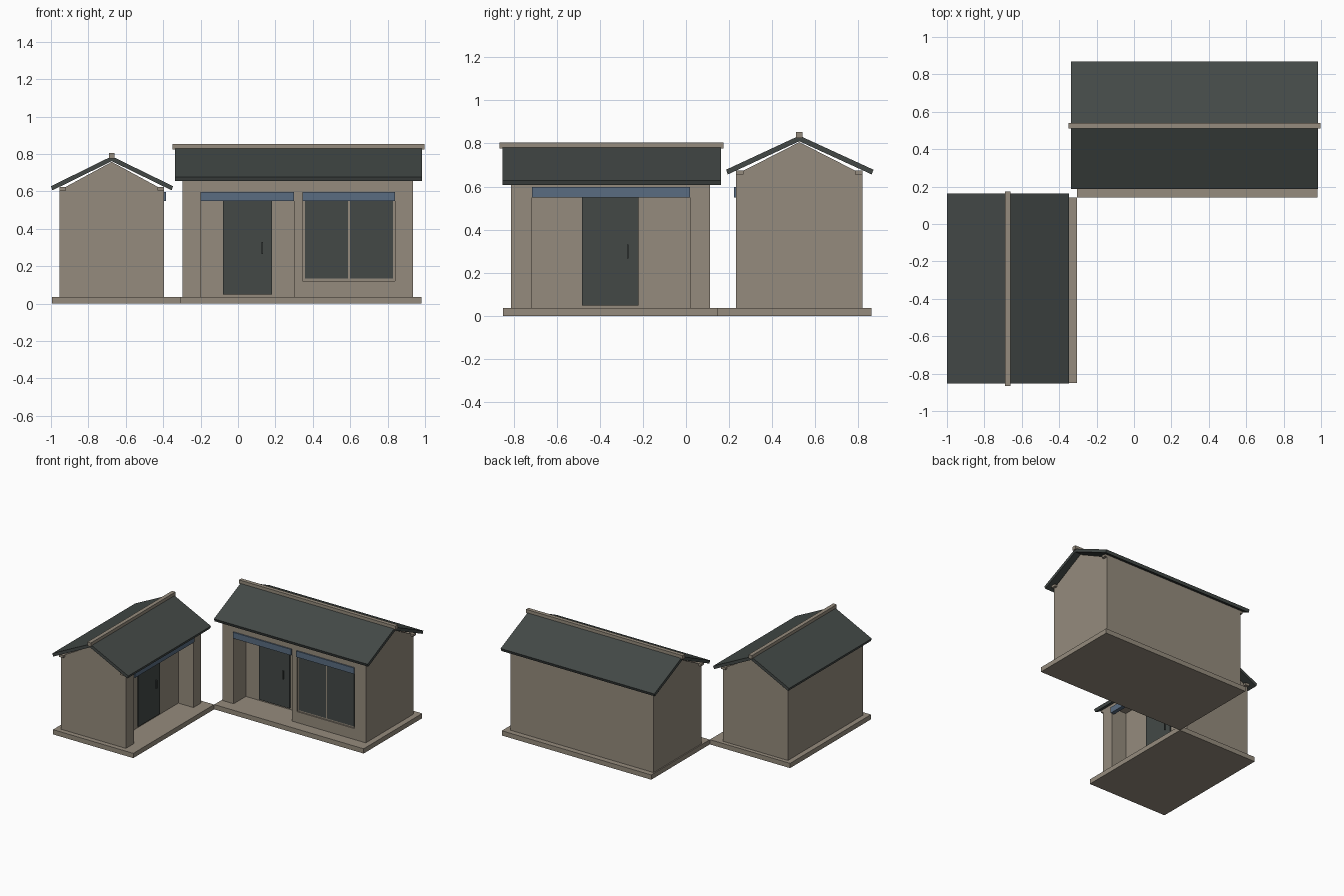
import bpy, bmesh
from mathutils import Vector

if "Cube" in bpy.data.objects:
    bpy.data.objects.remove(bpy.data.objects["Cube"])


def material(name, rgb):
    m = bpy.data.materials.new(name)
    m.diffuse_color = (*rgb, 1)
    m.use_nodes = True
    m.node_tree.nodes["Principled BSDF"].inputs["Base Color"].default_value = m.diffuse_color
    return m


TAN = material("tan_plaster", (0.30, 0.26, 0.205))
DARK = material("dark_slate", (0.056, 0.066, 0.062))
BLUE = material("muted_blue", (0.10, 0.15, 0.22))

# Local frame: u runs along the ridge, v goes from facade to back, z is up
along_x = lambda u, v, z: Vector((u, v, z))
along_y = lambda u, v, z: Vector((-v, u, z))


def prism(name, frame, profile, u0, u1, mat):
    """Extrude a (v, z) profile along u."""
    bm = bmesh.new()
    a = [bm.verts.new(frame(u0, v, z)) for v, z in profile]
    b = [bm.verts.new(frame(u1, v, z)) for v, z in profile]
    n = len(profile)
    bm.faces.new(a)
    bm.faces.new(b[::-1])
    for i in range(n):
        j = (i + 1) % n
        bm.faces.new((a[j], a[i], b[i], b[j]))
    bmesh.ops.recalc_face_normals(bm, faces=bm.faces)
    me = bpy.data.meshes.new(name)
    bm.to_mesh(me)
    bm.free()
    me.materials.append(mat)
    ob = bpy.data.objects.new(name, me)
    bpy.context.collection.objects.link(ob)
    return ob


def box(name, frame, u, v, z, mat):
    return prism(name, frame, [(v[0], z[0]), (v[1], z[0]), (v[1], z[1]), (v[0], z[1])],
                 u[0], u[1], mat)


def cut(target, cutter):
    """Subtract the cutter, keep the result and delete the cutter."""
    cutter.hide_render = True
    mod = target.modifiers.new("cut", 'BOOLEAN')
    mod.operation = 'DIFFERENCE'
    mod.solver = 'EXACT'
    mod.object = cutter
    dg = bpy.context.evaluated_depsgraph_get()
    me = bpy.data.meshes.new_from_object(target.evaluated_get(dg))
    target.modifiers.clear()
    target.data = me
    bpy.data.objects.remove(cutter)


def house(tag, f, slab_u, slab_v, u, v, eave, rise, roof_u, roof_v, porch, depth, door, handle):
    mid = (v[0] + v[1]) / 2
    # Floor slab and wall block with porch recess
    box(tag + "_slab", f, slab_u, slab_v, (0, 0.037), TAN)
    walls = box(tag + "_walls", f, u, v, (0.037, eave), TAN)
    cut(walls, box("porch_cutter", f, porch, (v[0] - 0.1, v[0] + depth), (0.02, 0.597), TAN))
    # Gable triangles
    tri = [(v[0], eave), (v[1], eave), (mid, eave + rise)]
    prism(tag + "_gable_start", f, tri, u[0], u[0] + 0.03, TAN)
    prism(tag + "_gable_end", f, tri, u[1] - 0.03, u[1], TAN)
    # Wall plates under the eaves
    for nm, p in (("front", (v[0], v[0] + 0.035)), ("back", (v[1] - 0.035, v[1]))):
        box(f"{tag}_{nm}_plate", f, (u[0] - 0.02, u[1] + 0.02), p, (eave, eave + 0.018), TAN)
    # Roof slopes and ridge cap
    top, low = eave + rise + 0.03, eave + 0.022
    roof = [(roof_v[0], low), (mid, top), (roof_v[1], low),
            (roof_v[1] - 0.008, low - 0.022), (mid, top - 0.026), (roof_v[0] + 0.008, low - 0.022)]
    prism(tag + "_roof", f, roof, *roof_u, DARK)
    box(tag + "_ridge_cap", f, (roof_u[0] - 0.013, roof_u[1] + 0.012),
        (mid - 0.015, mid + 0.015), (top - 0.012, top + 0.017), TAN)
    # Porch beam, door and handle
    box(tag + "_porch_beam", f, porch, (v[0] - 0.01, v[0] + 0.02), (0.55, 0.597), BLUE)
    back = v[0] + depth
    box(tag + "_door", f, door, (back - 0.009, back + 0.01), (0.048, 0.56), DARK)
    box(tag + "_door_handle", f, (handle - 0.004, handle + 0.004),
        (back - 0.018, back - 0.008), (0.265, 0.33), DARK)
    return walls


# Long house at the back right, ridge along x
main = house("main", along_x, (-0.305, 0.98), (0.143, 0.862), (-0.296, 0.936), (0.232, 0.82),
             0.656, 0.15, (-0.337, 0.984), (0.186, 0.87), (-0.2, 0.3), 0.15,
             (-0.08, 0.182), 0.13)
# Small house at the left, ridge along y, facade facing right
house("side", along_y, (-0.85, 0.143), (0.305, 0.995), (-0.812, 0.112), (0.395, 0.955),
      0.606, 0.152, (-0.852, 0.163), (0.347, 1.0), (-0.715, 0.018), 0.13,
      (-0.483, -0.22), -0.27)

# Window: shallow niche, tan frame bars, two panes, blue header
cut(main, box("window_cutter", along_x, (0.345, 0.84), (0.1, 0.25), (0.122, 0.597), TAN))
box("window_frame", along_x, (0.345, 0.84), (0.242, 0.25), (0.122, 0.597), TAN)
for i, pane in enumerate(((0.357, 0.588), (0.6, 0.83))):
    box(f"window_pane_{i + 1}", along_x, pane, (0.238, 0.244), (0.134, 0.56), DARK)
box("window_header", along_x, (0.345, 0.84), (0.222, 0.252), (0.55, 0.597), BLUE)
